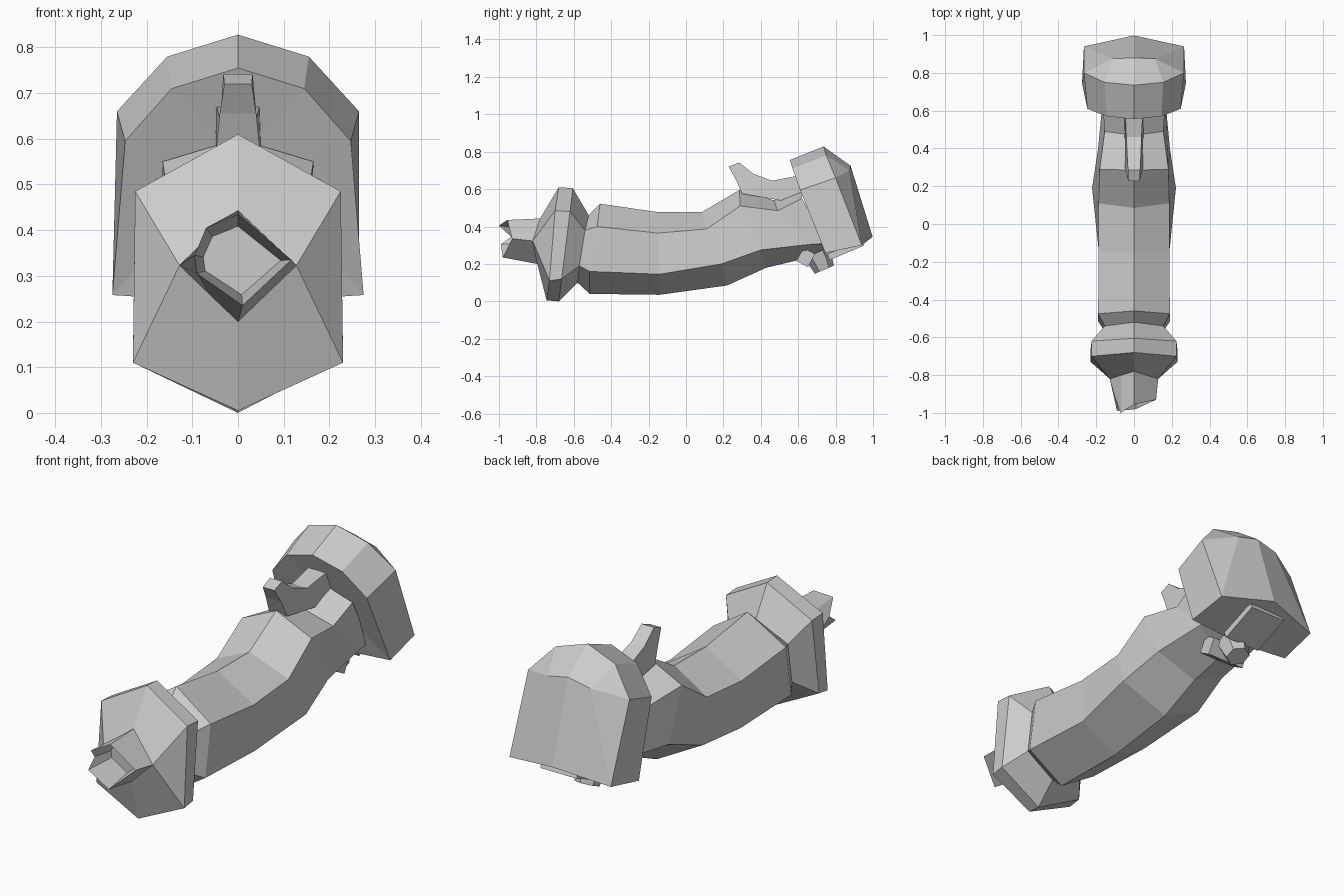
import bpy, bmesh
from mathutils import Vector, Matrix

if "Cube" in bpy.data.objects:
    bpy.data.objects.remove(bpy.data.objects["Cube"])


def finish(name, bm):
    bmesh.ops.recalc_face_normals(bm, faces=bm.faces)
    me = bpy.data.meshes.new(name)
    bm.to_mesh(me)
    bm.free()
    ob = bpy.data.objects.new(name, me)
    bpy.context.collection.objects.link(ob)
    return ob


def bridge(bm, a, b):
    n = len(a)
    for i in range(n):
        bm.faces.new((a[i], a[(i + 1) % n], b[(i + 1) % n], b[i]))


def loft(name, rings, cap_start=True, cap_end=True):
    bm = bmesh.new()
    vs = [[bm.verts.new(p) for p in r] for r in rings]
    for a, b in zip(vs, vs[1:]):
        bridge(bm, a, b)
    if cap_start:
        bm.faces.new(vs[0])
    if cap_end:
        bm.faces.new(vs[-1])
    return finish(name, bm)


def mirrored(half):
    """Closed symmetric ring from a half ring running top to bottom."""
    return list(half) + [(-x, y, z) for x, y, z in reversed(half) if x > 0]


def hexring(wu, wl, top, up, lo, bot):
    return mirrored([(0, *top), (wu, *up), (wl, *lo), (0, *bot)])


# Curved six-sided grip
neck = hexring(.155, .155, (-.52, .46), (-.54, .38), (-.57, .19), (-.58, .10))
loft("grip", [
    neck,
    hexring(.19, .19, (-.46, .522), (-.475, .40), (-.515, .16), (-.515, .04)),
    hexring(.187, .187, (-.15, .477), (-.15, .365), (-.14, .145), (-.14, .035)),
    hexring(.187, .222, (.085, .477), (.11, .387), (.19, .20), (.22, .085)),
    hexring(.182, .19, (.285, .595), (.29, .51), (.40, .275), (.43, .18)),
    hexring(.155, .165, (.47, .54), (.49, .485), (.665, .305), (.62, .225)),
    hexring(.165, .16, (.62, .60), (.62, .55), (.75, .31), (.75, .26))])

# Flared collar with a faceted nose
front = hexring(.225, .23, (-.68, .61), (-.70, .485), (-.73, .11), (-.745, .005))
back = hexring(.225, .23, (-.605, .605), (-.62, .48), (-.665, .12), (-.68, 0))
bm = bmesh.new()
n, b, f = ([bm.verts.new(p) for p in r] for r in (neck, back, front))
bridge(bm, n, b)
bridge(bm, b, f)
t, r, d, l = (bm.verts.new(p) for p in
              ((0, -.78, .443), (.128, -.82, .323), (0, -.795, .20), (-.128, -.82, .323)))
for face in ((f[0], f[1], r, t), (f[1], f[2], r), (f[2], f[3], d, r),
             (f[3], f[4], l, d), (f[4], f[5], l), (f[5], f[0], t, l), n):
    bm.faces.new(face)
finish("collar", bm)

# Broken hollow stub at the front
root = [(0, -.78, .443), (-.065, -.80, .385), (-.128, -.82, .323),
        (-.065, -.81, .262), (0, -.795, .20), (.128, -.82, .323)]
lip = [(0, -.955, .435), (-.07, -1, .405), (-.095, -.935, .345),
       (-.09, -.99, .305), (.01, -.98, .235), (.117, -.93, .335)]
c = Vector((0, -.84, .33))
floor = [(c.x + (p[0] - c.x) * .8, c.y, c.z + (p[2] - c.z) * .75) for p in lip]
loft("broken_stub", [root, lip, floor], cap_start=False)

# Domed butt at the rear
bm = bmesh.new()
ring_a = mirrored([(0, .555, .755), (.145, .57, .71), (.247, .61, .595),
                   (.275, .745, .258), (0, .74, .24)])
ring_b = mirrored([(0, .735, .828), (.155, .75, .78), (.265, .80, .66),
                   (.265, .94, .30), (0, .998, .345)])
a, b = ([bm.verts.new(p) for p in r] for r in (ring_a, ring_b))
bridge(bm, a, b)
hub = bm.verts.new((0, .64, .55))
for i in range(len(a)):
    bm.faces.new((a[i], a[(i + 1) % len(a)], hub))
mid, mr, ml = (bm.verts.new(p) for p in
               ((0, .88, .725), (.11, .875, .70), (-.11, .875, .70)))
for face in ((b[0], b[1], mr, mid), (b[1], b[2], mr), (b[2], b[3], mr),
             (b[3], b[4], mid, mr), (b[4], b[5], ml, mid), (b[5], b[6], ml),
             (b[6], b[7], ml), (b[7], b[0], mid, ml)):
    bm.faces.new(face)
finish("butt", bm)

# Upswept spur on top: half width top, half width base, upper point, lower point
spur = [(.032, .03, (.285, .742), (.228, .72)),
        (.036, .04, (.36, .682), (.265, .655)),
        (.04, .048, (.46, .645), (.30, .575)),
        (.048, .05, (.62, .675), (.62, .52))]
loft("spur", [[(-wt, *u), (wt, *u), (wb, *lo), (-wb, *lo)] for wt, wb, u, lo in spur])

# Underside: hexagonal knob, short lug and sloping plate
slope = Matrix.Rotation(.4, 4, 'X')
bm = bmesh.new()
bmesh.ops.create_cone(bm, cap_ends=True, segments=6, radius1=.055, radius2=.075, depth=.10,
                      matrix=Matrix.Translation((0, .72, .215)) @ slope)
finish("knob", bm)
for name, loc, size in (("lug", (0, .64, .235), (.20, .07, .08)),
                        ("plate", (0, .85, .285), (.19, .20, .055))):
    bm = bmesh.new()
    bmesh.ops.create_cube(bm, size=1, matrix=Matrix.Translation(loc) @
                          (slope if name == "plate" else Matrix.Rotation(-.5, 4, 'X')) @
                          Matrix.Diagonal((*size, 1)))
    finish(name, bm)
